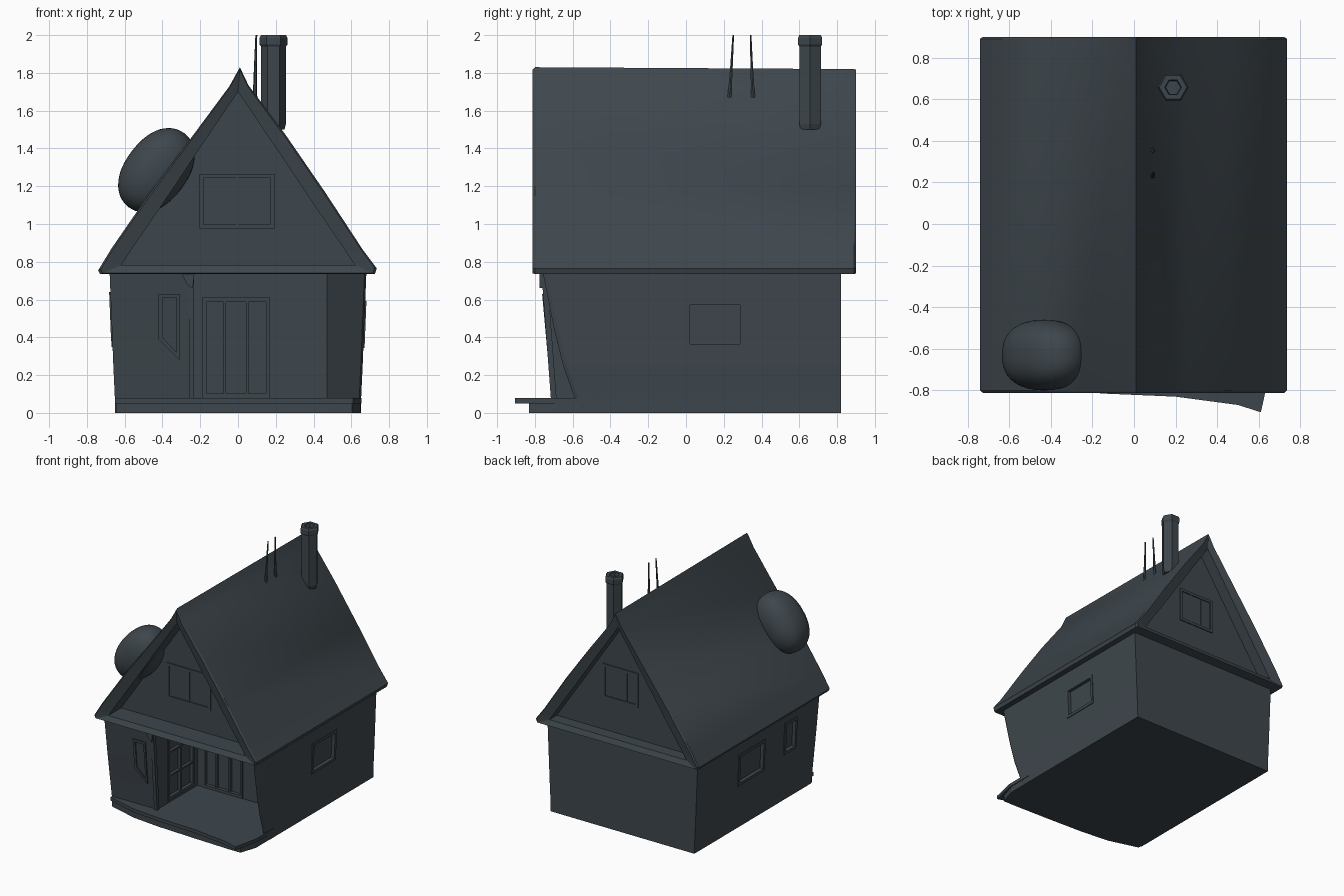
import bpy, bmesh, math
from mathutils import Matrix, Vector

cube = bpy.data.objects.get("Cube")
if cube:
    bpy.data.objects.remove(cube, do_unlink=True)

COLOR = (0.048, 0.062, 0.073, 1.0)
slate = bpy.data.materials.new("dark slate")
slate.diffuse_color = COLOR
slate.use_nodes = True
slate.node_tree.nodes["Principled BSDF"].inputs["Base Color"].default_value = COLOR


def finish(name, bm, smooth=None):
    bmesh.ops.recalc_face_normals(bm, faces=bm.faces)
    mesh = bpy.data.meshes.new(name)
    bm.to_mesh(mesh)
    bm.free()
    mesh.materials.append(slate)
    ob = bpy.data.objects.new(name, mesh)
    bpy.context.collection.objects.link(ob)
    if smooth:
        bpy.ops.object.select_all(action='DESELECT')
        ob.select_set(True)
        bpy.context.view_layer.objects.active = ob
        bpy.ops.object.shade_smooth_by_angle(angle=math.radians(smooth))
    return ob


def loft(name, rings, smooth=None):
    """Join matching closed rings of points and cap both ends."""
    bm = bmesh.new()
    rows = [[bm.verts.new(p) for p in ring] for ring in rings]
    n = len(rows[0])
    for a, b in zip(rows, rows[1:]):
        for i in range(n):
            j = (i + 1) % n
            bm.faces.new((a[i], a[j], b[j], b[i]))
    bm.faces.new(rows[0])
    bm.faces.new(rows[-1])
    return finish(name, bm, smooth)


def level(points, z):
    return [(x, y, z) for x, y in points]


def upright(points, y):
    return [(x, y, z) for x, z in points]


def circle(cx, cy, z, r, n):
    return [(cx + r * math.cos(2 * math.pi * i / n),
             cy + r * math.sin(2 * math.pi * i / n), z) for i in range(n)]


# Openings cut into the walls behind the window frames
openings = bmesh.new()


def window(name, center, turn, w, h, tilt=0.0, mullions=1, transoms=0, cut=True):
    """Frame with crossing bars; it faces -y before being turned."""
    bm = bmesh.new()
    bar, depth = 0.022, 0.016
    place = (Matrix.Translation(center) @ Matrix.Rotation(math.radians(turn), 4, 'Z')
             @ Matrix.Rotation(tilt, 4, 'X'))

    def box(target, x, y, z, sx, sy, sz):
        bmesh.ops.create_cube(target, size=1, matrix=place @ Matrix.Translation((x, y, z))
                              @ Matrix.Diagonal((sx, sy, sz, 1)))

    for s in (-1, 1):
        box(bm, s * (w - bar) / 2, 0, 0, bar, depth, h)
        box(bm, 0, 0, s * (h - bar) / 2, w, depth, bar)
    for i in range(mullions):
        box(bm, -w / 2 + w * (i + 1) / (mullions + 1), .008, 0, bar * 0.6, .024, h - bar)
    for i in range(transoms):
        box(bm, 0, .008, -h / 2 + h * (i + 1) / (transoms + 1), w - bar, .024, bar * 0.6)
    if cut:
        box(openings, 0, 0, 0, w - 2 * bar, .04, h - 2 * bar)
    finish(name, bm)


# Walls, flaring upward, with a porch cut into the front corner
rings = []
for z, side, left_y, right_y in ((0, .65, -.69, -.55), (.08, .652, -.70, -.59),
                                 (.25, .66, -.715, -.65), (.45, .668, -.735, -.70),
                                 (.75, .68, -.76, -.76)):
    rings.append(level([(-side, left_y), (-.24, left_y), (-.24, -.18), (.47, -.18),
                        (side - .01, right_y), (side, right_y + .02),
                        (side, .82), (-side, .82)], z))
walls = loft("walls", rings)

# Roof with a flared ridge and deeply recessed gables at both ends
outer = [(.01, 1.83), (.055, 1.735), (.25, 1.475), (.46, 1.17), (.66, .865), (.735, .765),
         (.725, .735), (-.73, .735), (-.74, .755), (-.67, .87), (-.47, 1.16),
         (-.26, 1.44), (-.045, 1.73)]
inner = [(0, 1.70), (.05, 1.626), (.22, 1.374), (.41, 1.09), (.56, .87), (.60, .81),
         (.62, .78), (-.62, .78), (-.60, .81), (-.56, .87), (-.41, 1.09),
         (-.22, 1.374), (-.05, 1.626)]
lip = [((x * .9 + u * .1), (z * .9 + v * .1)) for (x, z), (u, v) in zip(outer, inner)]
loft("roof", [upright(inner, -.625), upright(inner, -.79), upright(lip, -.812),
              upright(outer, -.80), upright([(x, z - .01 if z > 1.2 else z) for x, z in outer], .89),
              upright(lip, .90), upright(inner, .88), upright(inner, .785)], 30)

# Porch floor in two uneven layers, running back under the recess
floor = [(-.65, -.72), (-.40, -.79), (-.15, -.815), (.20, -.83), (.50, -.87),
         (.61, -.905), (.655, -.70), (.655, -.48), (.60, -.15), (-.60, -.15)]
base = [(x * .99, max(y, -.84) + .01) for x, y in floor]
loft("porch_floor", [level(floor, .05), level(floor, .078)])
loft("porch_base", [level(base, 0), level(base, .052)])

# Corner post and bracket at the porch
post = [(-.258, 0), (-.232, 0), (-.232, .03), (-.258, .03)]
loft("porch_post", [level([(x, y - .715) for x, y in post], .07),
                    level([(x, y - .765) for x, y in post], .74)])
loft("porch_bracket", [upright([(-.30, .74), (-.23, .74), (-.24, .66), (-.27, .68)], y)
                       for y in (-.775, -.73)])

# Doors and windows
window("front_door", (-.01, -.18, .345), 0, .36, .53, mullions=2)
window("porch_side_door", (-.24, -.40, .39), 90, .34, .58, transoms=2)
window("right_wall_window", (.667, .153, .468), 90, .31, .25, tilt=.04, mullions=0)
window("left_wall_large_window", (-.667, .11, .48), -90, .34, .26, tilt=.04, mullions=0)
window("left_wall_small_window", (-.669, -.39, .51), -90, .16, .26, tilt=.04, mullions=0)
window("front_gable_window", (-.005, -.625, 1.12), 0, .40, .29, cut=False)
window("back_gable_window", (.04, .785, 1.18), 180, .32, .28, mullions=2, cut=False)

# Cutter for the openings
cutter = finish("wall_openings_cutter", openings)
cutter.hide_render = True
cutter.hide_viewport = True
cutter.display_type = 'WIRE'
boolean = walls.modifiers.new("openings", 'BOOLEAN')
boolean.operation = 'DIFFERENCE'
boolean.solver = 'EXACT'
boolean.object = cutter

# Clipped window frame beside the porch, leaning with the wall
frame = [(-.42, .63), (-.31, .63), (-.31, .28), (-.42, .39)]
pane = [(-.40, .61), (-.325, .61), (-.325, .32), (-.40, .40)]


def lean(points, out):
    return [(x, -.693 - .09 * z - out, z) for x, z in points]


loft("front_wall_window", [lean(frame, -.02), lean(frame, .012),
                           lean(pane, .012), lean(pane, .003)])

# Hollow six-sided chimney
loft("chimney", [circle(.188, .657, z, r, 6) for z, r in
                 ((1.50, .058), (1.53, .066), (1.94, .066), (1.95, .074), (1.985, .074),
                  (2.0, .066), (2.0, .04), (1.93, .036))])

# Two thin rods on the roof
for i, (y0, y1) in enumerate(((.23, .25), (.355, .342))):
    loft("roof_rod_%d" % (i + 1), [circle(.09, y0, 1.67, .012, 6),
                                   circle(.092, (y0 + y1) / 2, 1.82, .008, 6),
                                   circle(.097, y1, 2.0, .005, 6)], 40)

# Rounded, slightly boxy bush leaning on the roof slope
bm = bmesh.new()
bmesh.ops.create_icosphere(bm, subdivisions=4, radius=1)
for v in bm.verts:
    v.co = Vector([math.copysign(abs(c) ** p, c) for c, p in zip(v.co, (.95, .8, .9))])
bm.transform(Matrix.Translation((-.432, -.63, 1.285)) @ Matrix.Rotation(.6435, 4, 'Y')
             @ Matrix.Diagonal((.165, .17, .245, 1)))
finish("roof_bush", bm, 60)
